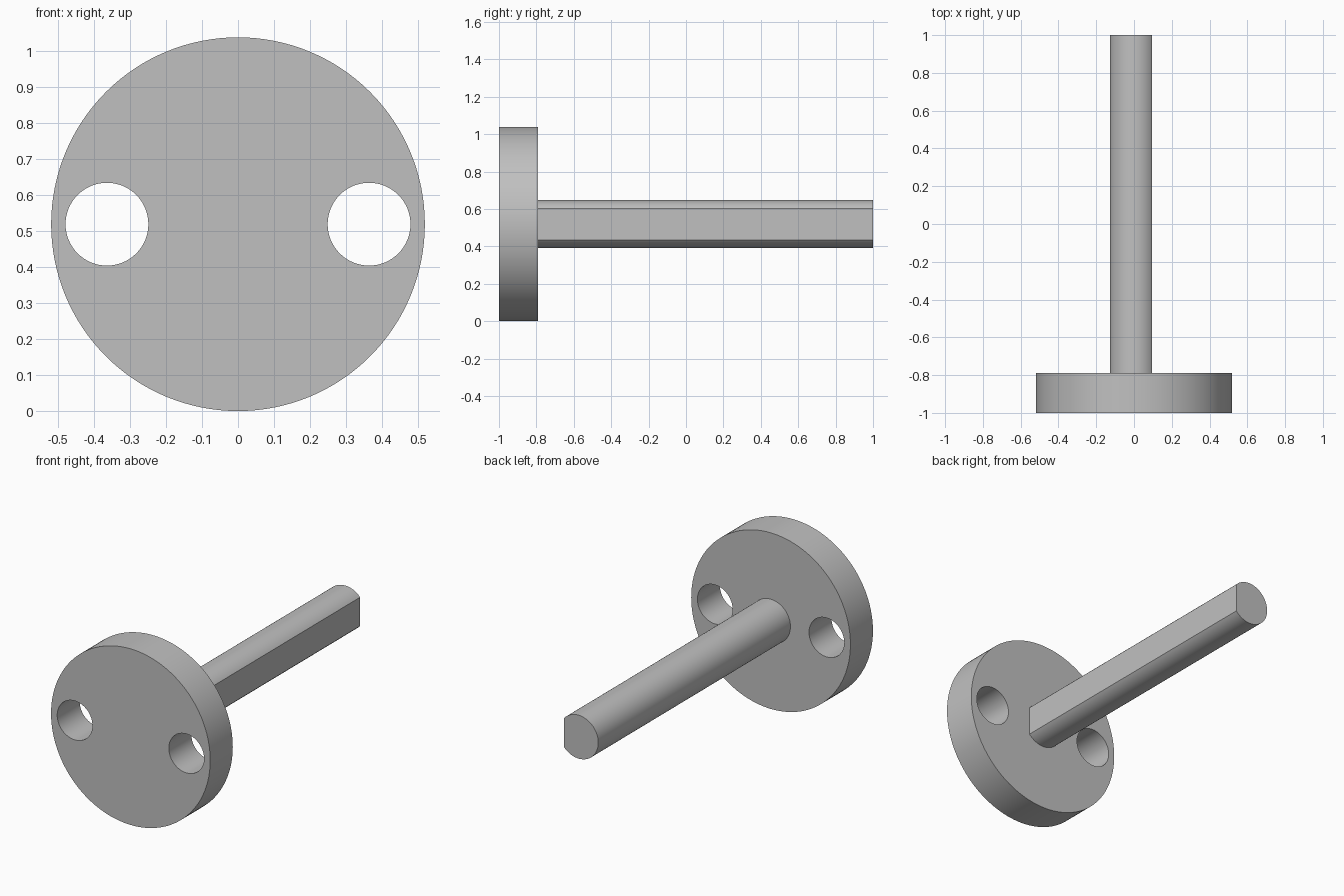
import bpy, bmesh, math
from mathutils import Vector

cube = bpy.data.objects.get("Cube")
if cube:
    bpy.data.objects.remove(cube, do_unlink=True)

AXIS_Z = 0.519          # height of the shared axis
PLATE_R, SHAFT_R, HOLE_R = 0.519, 0.128, 0.115
HOLE_X, FLAT_X = 0.364, 0.096
FRONT, PLATE_BACK, SHAFT_END = -1.0, -0.79, 1.0

grey = bpy.data.materials.new("plain grey")
grey.use_nodes = True
colour = (0.53, 0.53, 0.53, 1)
grey.diffuse_color = colour
grey.node_tree.nodes["Principled BSDF"].inputs["Base Color"].default_value = colour


def arc(radius, count, x=0.0, start=0.0, sweep=math.tau):
    """Points on an arc; a full turn leaves out the repeated last point."""
    steps = count if sweep == math.tau else count - 1
    angles = [start + sweep * i / steps for i in range(count)]
    return [(x + radius * math.cos(a), AXIS_Z + radius * math.sin(a)) for a in angles]


def extrude_profile(name, loops, y0, y1):
    """Fill closed x-z loops (inner ones become holes) and extrude them along y."""
    bm = bmesh.new()
    for loop in loops:
        verts = [bm.verts.new((x, y0, z)) for x, z in loop]
        for a, b in zip(verts, verts[1:] + verts[:1]):
            bm.edges.new((a, b))
    bmesh.ops.triangle_fill(bm, edges=bm.edges[:], use_beauty=True, normal=Vector((0, -1, 0)))
    out = bmesh.ops.extrude_face_region(bm, geom=bm.faces[:], use_keep_orig=True)
    moved = [g for g in out["geom"] if isinstance(g, bmesh.types.BMVert)]
    bmesh.ops.translate(bm, verts=moved, vec=(0, y1 - y0, 0))
    bmesh.ops.recalc_face_normals(bm, faces=bm.faces[:])
    mesh = bpy.data.meshes.new(name)
    bm.to_mesh(mesh)
    bm.free()
    mesh.materials.append(grey)
    obj = bpy.data.objects.new(name, mesh)
    bpy.context.collection.objects.link(obj)
    bpy.ops.object.select_all(action="DESELECT")
    obj.select_set(True)
    bpy.context.view_layer.objects.active = obj
    bpy.ops.object.shade_smooth_by_angle(angle=math.radians(25))
    return obj


# Round mounting plate with two through holes
holes = [arc(HOLE_R, 64, side * HOLE_X) for side in (-1, 1)]
extrude_profile("mounting_plate", [arc(PLATE_R, 128)] + holes, FRONT, PLATE_BACK)

# D-shaped shaft, flat on the +x side
half = math.acos(FLAT_X / SHAFT_R)
extrude_profile("d_shaft", [arc(SHAFT_R, 64, start=half, sweep=math.tau - 2 * half)],
                PLATE_BACK, SHAFT_END)
